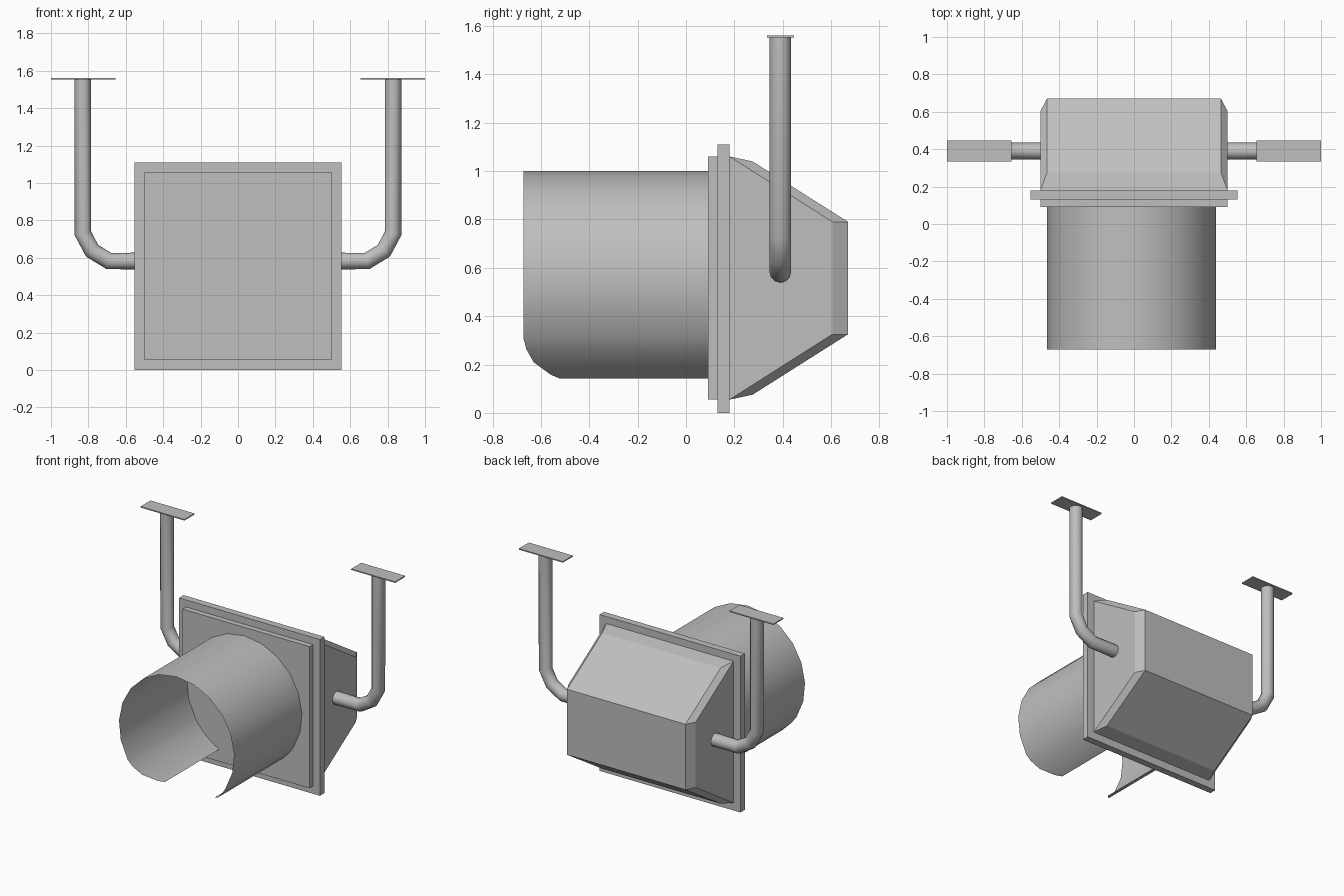
import bpy
import bmesh
from math import sin, cos, radians

cube = bpy.data.objects.get("Cube")
if cube:
    bpy.data.objects.remove(cube, do_unlink=True)

grey = bpy.data.materials.new("plain grey")
grey.use_nodes = True
COLOUR = (0.52, 0.52, 0.52, 1)
grey.diffuse_color = COLOUR
grey.node_tree.nodes["Principled BSDF"].inputs["Base Color"].default_value = COLOUR


def add_object(name, data):
    data.materials.append(grey)
    obj = bpy.data.objects.new(name, data)
    bpy.context.collection.objects.link(obj)
    bpy.ops.object.select_all(action='DESELECT')
    obj.select_set(True)
    bpy.context.view_layer.objects.active = obj
    return obj


def from_bmesh(name, bm):
    mesh = bpy.data.meshes.new(name)
    bm.to_mesh(mesh)
    bm.free()
    return add_object(name, mesh)


def box(name, low, high):
    bm = bmesh.new()
    bmesh.ops.create_cube(bm, size=1)
    for v in bm.verts:
        v.co = [a + (b - a) * (c + 0.5) for a, b, c in zip(low, high, v.co)]
    return from_bmesh(name, bm)


# Front door and the wider backing plate
box("front_door", (-0.5, 0.09, 0.055), (0.5, 0.18, 1.06))
box("backing_plate", (-0.553, 0.13, 0), (0.553, 0.18, 1.11))

# Rear housing: flat sides joined to a narrower, deeper middle by chamfers
bm = bmesh.new()
outer = [(0.18, 1.06), (0.605, 0.79), (0.605, 0.325), (0.18, 0.055)]
inner = [(0.275, 1.04), (0.67, 0.79), (0.67, 0.325), (0.275, 0.075)]
rings = [[bm.verts.new((x, y, z)) for y, z in shape]
         for x, shape in ((-0.5, outer), (-0.465, inner), (0.465, inner), (0.5, outer))]
for a, b in zip(rings, rings[1:]):
    for i in range(3):
        bm.faces.new((a[i], a[i + 1], b[i + 1], b[i]))
first, second, third, last = rings
bm.faces.new(first)
bm.faces.new(last)
for i in (0, 3):
    bm.faces.new((first[i], second[i], third[i], last[i]))
bm.faces.new((first[0], first[3], last[3], last[0]))
bmesh.ops.recalc_face_normals(bm, faces=bm.faces)
from_bmesh("rear_housing", bm)

# Visor: rolled sheet, open underneath, with rounded front corners
RADIUS, CENTRE_X, CENTRE_Z = 0.4525, -0.0125, 0.548
corner = [(26, -0.52), (30.5, -0.56), (41.6, -0.63), (51, -0.66), (58, -0.672)]
straight = [(58 + 244 * i / 14, -0.672) for i in range(1, 14)]
columns = corner + straight + [(360 - a, y) for a, y in reversed(corner)]
bm = bmesh.new()
pairs = []
for angle, front in columns:
    x = CENTRE_X + RADIUS * sin(radians(angle))
    z = CENTRE_Z - RADIUS * cos(radians(angle))
    pairs.append([bm.verts.new((x, y, z)) for y in (front, 0.09)])
for a, b in zip(pairs, pairs[1:]):
    bm.faces.new((a[0], b[0], b[1], a[1]))
bmesh.ops.recalc_face_normals(bm, faces=bm.faces)
# Turn the sheet so its normals point away from the axis
bm.normal_update()
top = max(bm.faces, key=lambda f: f.calc_center_median().z)
if top.normal.z < 0:
    bmesh.ops.reverse_faces(bm, faces=bm.faces)
from_bmesh("visor", bm)
bpy.ops.object.shade_smooth_by_angle(angle=radians(35))

# Hanging pipes with elbows, and their thin mounting plates
path = [(0.5, 0.583), (0.69, 0.583), (0.78, 0.638), (0.83, 0.732), (0.83, 1.556)]
for side, sign in (("left", 1), ("right", -1)):
    curve = bpy.data.curves.new(side + "_pipe", 'CURVE')
    curve.dimensions = '3D'
    curve.bevel_depth = 0.045
    curve.bevel_resolution = 4
    curve.use_fill_caps = True
    spline = curve.splines.new('POLY')
    spline.points.add(len(path) - 1)
    for point, (x, z) in zip(spline.points, path):
        point.co = (sign * x, 0.39, z, 1)
    add_object(side + "_pipe", curve)
    bpy.ops.object.convert(target='MESH')
    bpy.ops.object.shade_smooth_by_angle(angle=radians(40))
    ends = sorted((sign * 0.655, sign * 1.0))
    box(side + "_mounting_plate", (ends[0], 0.335, 1.553), (ends[1], 0.447, 1.561))
